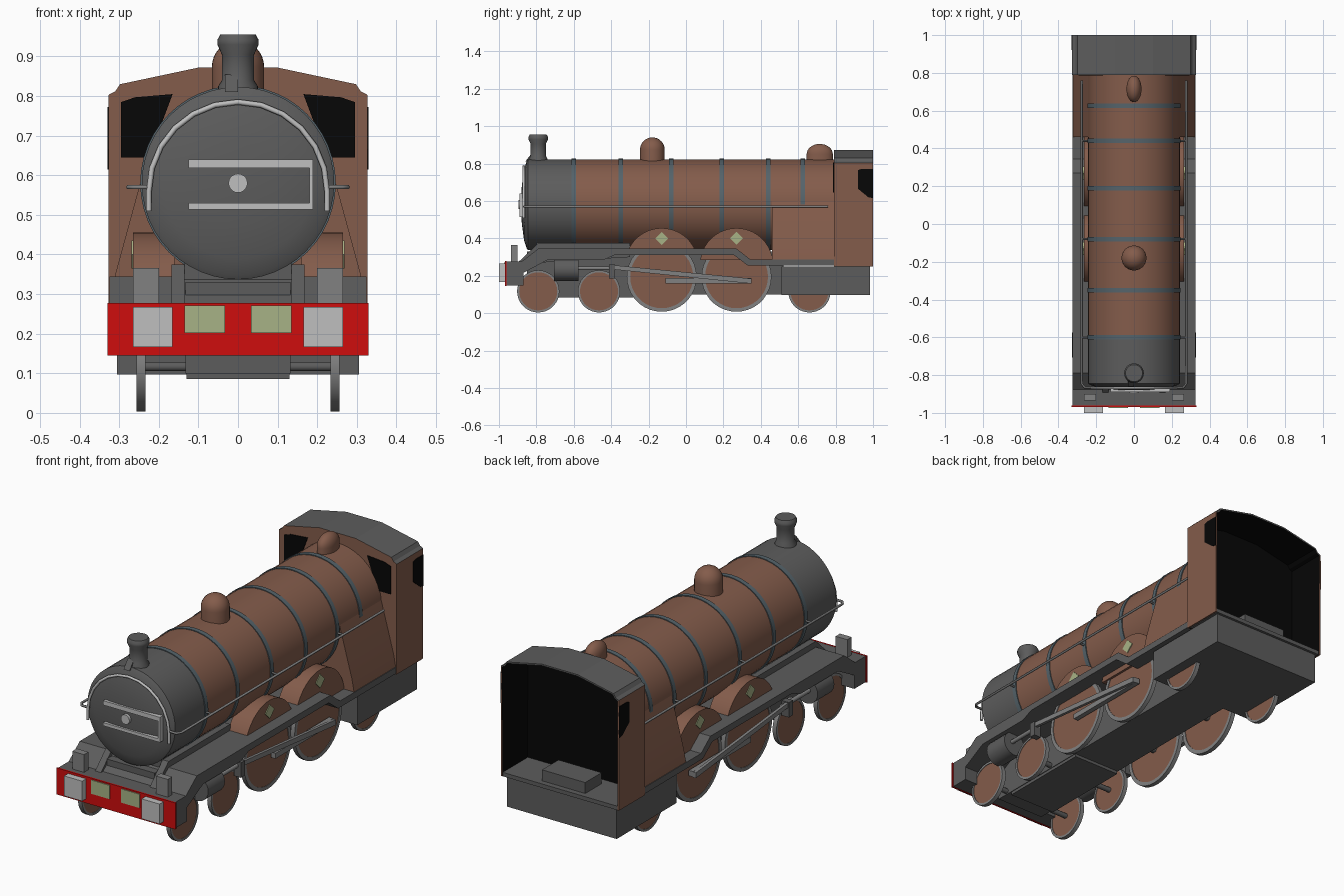
import bpy, bmesh, math
from mathutils import Vector

if "Cube" in bpy.data.objects:
    bpy.data.objects.remove(bpy.data.objects["Cube"])


def material(name, r, g, b):
    m = bpy.data.materials.new(name)
    m.diffuse_color = (r, g, b, 1)
    m.use_nodes = True
    m.node_tree.nodes["Principled BSDF"].inputs["Base Color"].default_value = m.diffuse_color
    return m


BROWN = material("brown paint", .23, .107, .07)
GREY = material("dark grey", .108, .108, .108)
STEEL = material("steel grey", .22, .22, .22)
PALE = material("pale metal", .52, .52, .52)
BAND = material("blue grey band", .09, .125, .145)
RED = material("red", .62, .004, .004)
SAGE = material("sage green", .39, .45, .24)
BLACK = material("black", .002, .002, .002)


def finish(name, bm, *mats):
    bmesh.ops.remove_doubles(bm, verts=bm.verts, dist=1e-5)
    bmesh.ops.recalc_face_normals(bm, faces=bm.faces)
    me = bpy.data.meshes.new(name)
    bm.to_mesh(me)
    bm.free()
    for m in mats:
        me.materials.append(m)
    me.shade_smooth()
    me.set_sharp_from_angle(angle=math.radians(32))
    ob = bpy.data.objects.new(name, me)
    bpy.context.collection.objects.link(ob)
    return ob


def place(axis, a, b, t):
    return {"x": (t, a, b), "y": (a, t, b), "z": (a, b, t)}[axis]


def prism(name, pts, axis, lo, hi, mat):
    """Extrude a 2D outline along an axis."""
    bm = bmesh.new()
    ends = [[bm.verts.new(place(axis, a, b, t)) for a, b in pts] for t in (lo, hi)]
    for e in ends:
        bm.faces.new(e)
    n = len(pts)
    for i in range(n):
        j = (i + 1) % n
        bm.faces.new((ends[0][i], ends[0][j], ends[1][j], ends[1][i]))
    return finish(name, bm, mat)


def box(name, x0, x1, y0, y1, z0, z1, mat):
    return prism(name, [(x0, y0), (x1, y0), (x1, y1), (x0, y1)], "z", z0, z1, mat)


def lathe(name, prof, axis, c, mat, seg=40, closed=False, sa=1, sb=1):
    """Revolve (radius, offset) points around an axis through c."""
    bm = bmesh.new()
    rings = []
    for r, t in prof:
        ring = []
        for i in range(seg):
            w = 2 * math.pi * i / seg
            p = place(axis, r * sa * math.cos(w), r * sb * math.sin(w), t)
            ring.append(bm.verts.new(Vector(p) + Vector(c)))
        rings.append(ring)
    pairs = list(zip(rings, rings[1:])) + ([(rings[-1], rings[0])] if closed else [])
    for a, b in pairs:
        for i in range(seg):
            j = (i + 1) % seg
            bm.faces.new((a[i], a[j], b[j], b[i]))
    bmesh.ops.dissolve_degenerate(bm, dist=1e-6, edges=bm.edges)
    return finish(name, bm, mat)


def disc(name, r, axis, c, half, mat, seg=32):
    return lathe(name, [(0, -half), (r, -half), (r, half), (0, half)], axis, c, mat, seg)


def tube(name, pts, r, mat):
    cu = bpy.data.curves.new(name, "CURVE")
    cu.dimensions = "3D"
    cu.bevel_depth, cu.bevel_resolution, cu.use_fill_caps = r, 1, True
    sp = cu.splines.new("POLY")
    sp.points.add(len(pts) - 1)
    for p, co in zip(sp.points, pts):
        p.co = (*co, 1)
    cu.materials.append(mat)
    ob = bpy.data.objects.new(name, cu)
    bpy.context.collection.objects.link(ob)


# Boiler, smokebox and bands
ZC, R = .58, .243
lathe("boiler", [(0, -.61), (R, -.61), (R, .79), (0, .79)], "y", (0, 0, ZC), BROWN, 48)
lathe("smokebox", [(0, -.882), (.1, -.878), (.19, -.866), (.232, -.852), (R, -.845), (R, -.608), (0, -.608)],
      "y", (0, 0, ZC), GREY, 48)
for y in (-.6, -.35, -.08, .19, .44, .625):
    lathe("boiler_band", [(R - .01, y - .012), (R + .004, y - .012), (R + .004, y + .012), (R - .01, y + .012)],
          "y", (0, 0, ZC), BAND, 48, True)

# Smokebox door straps and handle
for z0, z1 in ((.618, .64), (.514, .53)):
    box("door_strap", -.125, .19, -.89, -.865, z0, z1, PALE)
box("door_strap_link", .18, .19, -.89, -.865, .514, .64, PALE)
disc("door_handle", .024, "y", (0, -.885, ZC), .01, PALE, 20)

# Chimney and domes
lathe("chimney", [(0, .78), (.05, .78), (.05, .825), (.041, .84), (.041, .905), (.052, .93), (.052, .942),
                  (.045, .955), (0, .955)], "z", (0, -.79, 0), GREY, 28)
prism("lamp_iron", [(-.86, .81), (-.825, .81), (-.825, .855)], "x", -.033, 0, GREY)
arc = [(math.cos(a), math.sin(a)) for a in (math.pi / 2 * i / 8 for i in range(9))]
lathe("steam_dome", [(.066, .78)] + [(.066 * c, .874 + .066 * s) for c, s in arc], "z", (0, -.18, 0), BROWN, 32)
lathe("valve_dome", [(1, .78)] + [(c, .85 + .055 * s) for c, s in arc], "z", (0, .715, 0), BROWN, 32,
      sa=.04, sb=.07)

# Firebox skirt
prism("firebox_skirt", [(-.325, .27), (-.31, .35), (-.235, .625), (.235, .625), (.31, .35), (.325, .27)],
      "y", .46, .79, BROWN)

# Cab shell: open at the back, roof faces grey, inside black
half = [(.327, .25), (.327, .803), (.31, .812), (.298, .83), (.1, .872)]
outline = half + [(-x, z) for x, z in reversed(half)]
bm = bmesh.new()
front = [bm.verts.new((x, .79, z)) for x, z in outline]
back = [bm.verts.new((x, 1, z)) for x, z in outline]
bm.faces.new(front)
for i in range(len(front) - 1):
    f = bm.faces.new((front[i], front[i + 1], back[i + 1], back[i]))
    f.material_index = 1 if f.calc_center_median().z > .8 else 0
bmesh.ops.recalc_face_normals(bm, faces=bm.faces)
bm.normal_update()
if next(f for f in bm.faces if len(f.verts) > 4).normal.y > 0:
    bmesh.ops.reverse_faces(bm, faces=bm.faces)
me = bpy.data.meshes.new("cab")
bm.to_mesh(me)
bm.free()
for m in (BROWN, GREY, BLACK):
    me.materials.append(m)
cab = bpy.data.objects.new("cab", me)
bpy.context.collection.objects.link(cab)
mod = cab.modifiers.new("wall", "SOLIDIFY")
mod.thickness, mod.offset, mod.material_offset = .008, -1, 2
box("cab_floor", -.318, .318, .8, .998, .25, .27, GREY)
box("cab_seat_box", -.12, .12, .84, .97, .27, .325, GREY)
box("rear_tank", -.305, .305, .51, .985, .097, .25, GREY)

# Underframe and running board
box("main_frame", -.133, .133, -.85, .52, .1, .33, GREY)
box("bogie_frame", -.13, .13, -.76, -.28, .085, .15, GREY)
prism("running_board", [(-.965, .275), (-.88, .275), (-.79, .345), (.27, .345), (.345, .287), (.79, .287),
                        (.79, .255), (.33, .255), (.255, .312), (-.38, .312), (-.44, .285), (-.74, .285), (-.87, .215),
                        (-.965, .215)], "x", -.325, .325, GREY)
box("smokebox_saddle", -.135, .135, -.8, -.6, .32, .39, GREY)

# Buffer beam
box("buffer_beam", -.325, .325, -.96, -.87, .147, .277, GREY)
box("beam_face", -.33, .33, -.968, -.96, .145, .278, RED)


def wheel(name, s, y, z, r):
    lathe(name + "_rim", [(r * .9, -.011), (r, -.011), (r, .011), (r * .9, .011)], "x", (s * .245, y, z), STEEL,
          36, True)
    disc(name + "_disc", r * .91, "x", (s * .245, y, z), .008, BROWN, 36)


for s in (-1, 1):
    def sbox(name, x0, x1, *rest):
        return box(name, s * x0, s * x1, *rest)

    # Beam fittings
    sbox("buffer", .165, .265, -1, -.967, .167, .267, PALE)
    sbox("beam_panel", .033, .135, -.973, -.967, .202, .271, SAGE)
    sbox("front_lamp", .2, .265, -.935, -.9, .275, .366, STEEL)
    prism("side_plate", [(-.9, .27), (-.79, .375), (-.3, .375), (-.3, .3), (-.79, .27)], "x", s * .135, s * .168, GREY)

    # Wheels and axles
    for y in (-.79, -.465, .66):
        wheel("small_wheel", s, y, .117, .113)
        tube("axle", [(0, y, .117), (s * .24, y, .117)], .013, GREY)
    for y, zb in ((-.13, .315), (.27, .285)):
        wheel("driving_wheel", s, y, .195, .187)
        tube("axle", [(0, y, .195), (s * .24, y, .195)], .02, GREY)
        # Splasher with diamond plate
        a0 = math.asin((zb - .26) / .195)
        pts = [(y + .195 * math.cos(a), .26 + .195 * math.sin(a))
               for a in (a0 + (math.pi - 2 * a0) * i / 24 for i in range(25))]
        prism("splasher", pts, "x", s * .16, s * .265, BROWN)
        prism("diamond_plate", [(y - .035, .4), (y, .365), (y + .035, .4), (y, .435)], "x", s * .264, s * .269, SAGE)

    # Cylinder, crosshead and rods
    disc("cylinder", .062, "y", (s * .267, -.64, .234), .066, GREY, 24)
    tube("piston_rod", [(s * .28, -.6, .24), (s * .28, -.38, .24)], .011, STEEL)
    sbox("crosshead", .265, .305, -.412, -.38, .185, .26, GREY)
    prism("connecting_rod", [(-.4, .235), (-.4, .258), (.35, .185), (.35, .158)], "x", s * .285, s * .3, STEEL)
    sbox("coupling_rod", .26, .285, -.11, .35, .16, .187, STEEL)

    # Cab windows
    prism("front_window", [(s * x, z) for x, z in ((.295, .645), (.295, .785), (.26, .797), (.165, .805), (.225, .645))],
          "y", .786, .791, BLACK)
    prism("side_window", [(.92, .665), (.92, .765), (.94, .772), (1, .772), (1, .615), (.975, .62)],
          "x", s * .325, s * .33, BLACK)

    # Side handrail
    tube("side_handrail", [(s * .22, -.865, .57), (s * .262, -.865, .57), (s * .277, -.845, .57),
                           (s * .277, .76, .57)], .006, STEEL)
    for y in (-.6, -.08, .44):
        tube("handrail_post", [(s * .23, y, .57), (s * .277, y, .57)], .005, STEEL)

# Arched handrail over the smokebox door
arch = [(.225 * math.cos(a), -.868, .56 + .225 * math.sin(a)) for a in (math.pi * i / 12 for i in range(13))]
tube("front_handrail", [(.225, -.868, .51)] + arch + [(-.225, -.868, .51)], .007, PALE)
